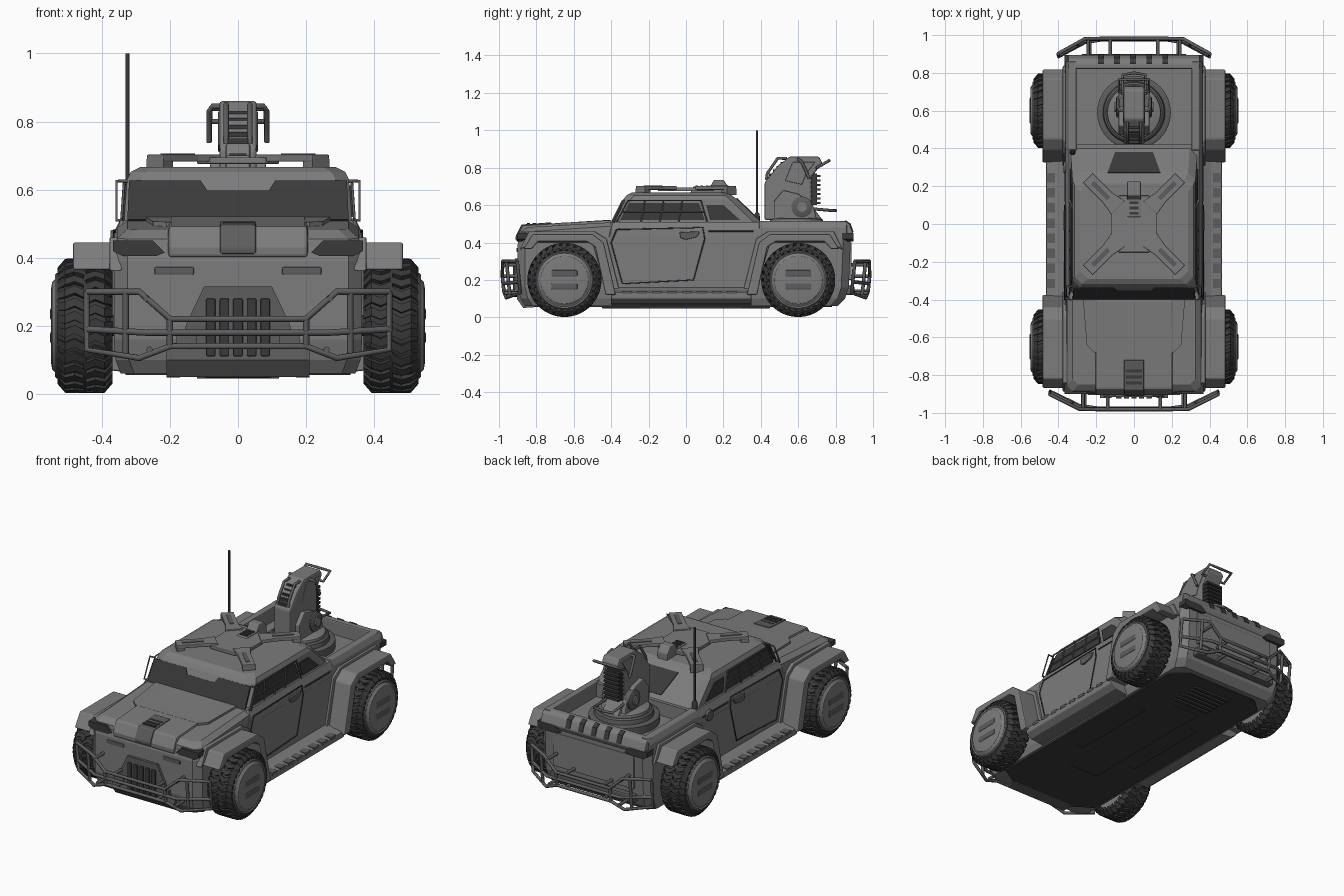
import bpy, bmesh
from math import sin, cos, pi, radians

if "Cube" in bpy.data.objects:
    bpy.data.objects.remove(bpy.data.objects["Cube"])

def material(name, v):
    m = bpy.data.materials.new(name)
    m.diffuse_color = (v, v, v, 1)
    m.use_nodes = True
    m.node_tree.nodes["Principled BSDF"].inputs["Base Color"].default_value = m.diffuse_color
    return m
BODY, TRIM, DARK = material("body_grey", .20), material("trim_grey", .11), material("dark_grey", .042)

def obj(name, verts, faces, mat=BODY, bevel=0, mirror=False, solid=0, smooth=False):
    me = bpy.data.meshes.new(name)
    me.from_pydata(verts, [], faces)
    bm = bmesh.new(); bm.from_mesh(me)
    bmesh.ops.recalc_face_normals(bm, faces=bm.faces)
    bm.to_mesh(me); bm.free()
    me.materials.append(mat)
    if smooth:
        me.polygons.foreach_set("use_smooth", [True] * len(me.polygons))
        me.set_sharp_from_angle(angle=radians(35))
    o = bpy.data.objects.new(name, me)
    bpy.context.collection.objects.link(o)
    if solid:
        s = o.modifiers.new("solid", 'SOLIDIFY'); s.thickness = solid; s.offset = 0
    if bevel:
        b = o.modifiers.new("bevel", 'BEVEL'); b.width = bevel; b.segments = 2; b.limit_method = 'ANGLE'
    if mirror:
        o.modifiers.new("mirror", 'MIRROR')
    return o

def loft(name, rings, mat=BODY, closed=False, **k):
    n, m = len(rings[0]), len(rings)
    verts = [p for r in rings for p in r]
    faces = [(i*n+j, i*n+(j+1) % n, (i+1) % m*n+(j+1) % n, (i+1) % m*n+j)
             for i in range(m if closed else m-1) for j in range(n)]
    if not closed:
        faces += [tuple(range(n)), tuple(range((m-1)*n, m*n))]
    return obj(name, verts, faces, mat, **k)

def prism(name, pts, axis, lo, hi, mat=BODY, **k):
    f = {'x': lambda p, t: (t, *p), 'y': lambda p, t: (p[0], t, p[1]), 'z': lambda p, t: (*p, t)}[axis]
    return loft(name, [[f(p, t) for p in pts] for t in (lo, hi)], mat, **k)

def box(name, x0, x1, y0, y1, z0, z1, mat=BODY, **k):
    return prism(name, [(x0, y0), (x1, y0), (x1, y1), (x0, y1)], 'z', z0, z1, mat, **k)

def panel(name, pts, mat=DARK, solid=.01, **k):
    return obj(name, pts, [tuple(range(len(pts)))], mat, solid=solid, **k)

def ring(hx, y0, y1, z0, z1=None, c=.04):
    z1 = z0 if z1 is None else z1
    pts = [(hx-c, y0), (hx, y0+c), (hx, y1-c), (hx-c, y1)]
    pts += [(-x, y) for x, y in reversed(pts)]
    return [(x, y, z0+(z1-z0)*(y-y0)/(y1-y0)) for x, y in pts]

def lathe(name, prof, axis, centre, mat=BODY, n=48, **k):
    f = {'x': lambda t, r, a: (t, r*cos(a), r*sin(a)), 'z': lambda t, r, a: (r*cos(a), r*sin(a), t)}[axis]
    o = loft(name, [[f(t, r, 2*pi*i/n) for i in range(n)] for t, r in prof], mat, smooth=True, **k)
    o.location = centre
    return o

def tubes(name, paths, r, mat=TRIM, mirror=False, res=2):
    cu = bpy.data.curves.new(name, 'CURVE')
    cu.dimensions = '3D'; cu.bevel_depth = r; cu.bevel_resolution = res; cu.use_fill_caps = True
    if mirror:
        paths = paths + [[(-x, y, z) for x, y, z in p] for p in paths]
    for p in paths:
        s = cu.splines.new('POLY'); s.points.add(len(p)-1)
        for q, c in zip(s.points, p):
            q.co = (*c, 1)
    cu.materials.append(mat)
    o = bpy.data.objects.new(name, cu)
    bpy.context.collection.objects.link(o)

# hull, hood, mid body and bed
loft("lower_hull", [ring(.345, -.86, .81, .06), ring(.36, -.885, .85, .10), ring(.365, -.90, .87, .16),
                    ring(.365, -.90, .88, .39), ring(.365, -.89, .88, .43)])
loft("hood", [ring(.362, -.89, -.36, .41, c=.03), ring(.355, -.885, -.36, .455, .49, c=.03),
              ring(.325, -.85, -.36, .482, .51, c=.03)])
loft("mid_body", [ring(.365, -.42, .42, .42, c=.01), ring(.362, -.41, .42, .47, c=.01), ring(.345, -.40, .42, .51, c=.01)])
prism("bed_side", [(.365, .42), (.362, .48), (.345, .515), (.305, .515), (.305, .42)], 'y', .39, .86, mirror=True, bevel=.006)
prism("tailgate", [(.88, .42), (.895, .45), (.875, .50), (.85, .515), (.82, .515), (.82, .42)], 'x', -.35, .35, bevel=.008)
for i in range(5):
    prism("tailgate_slot", [(.897, .455), (.880, .502), (.853, .519), (.84, .50)], 'x', -.19+.085*i, -.16+.085*i, DARK)
prism("hood_bulge", [(-.903, .40), (-.905, .43), (-.875, .492), (-.40, .522), (-.40, .42)], 'x', -.205, .205, bevel=.01)
panel("hood_rear_panel", [(-.21, -.68, .498), (.21, -.68, .498), (.25, -.64, .50), (.27, -.40, .512),
                          (-.27, -.40, .512), (-.25, -.64, .50)], BODY, .014)
prism("hood_strip", [(-.91, .41), (-.912, .43), (-.88, .496), (-.72, .508), (-.72, .46)], 'x', -.053, .053, TRIM, bevel=.006)
for i in range(4):
    box("hood_vent_rib", -.042, .042, -.85+.032*i, -.835+.032*i, .48, .505, DARK)

# front face: grille, headlights, marker slots
panel("grille_plate", [(-.17, -.905, .14), (.17, -.905, .14), (.15, -.905, .21), (.10, -.905, .315),
                       (-.10, -.905, .315), (-.15, -.905, .21)], TRIM, .02)
for i in range(5):
    box("grille_bar", -.094+.04*i, -.066+.04*i, -.925, -.90, .11, .28, DARK, bevel=.004)
for s, y in ((1, -.895), (-1, .889)):
    prism("corner_light", [(.215, .415), (.25, .45), (.367, .45), (.367, .42), (.34, .405), (.24, .405)],
          'y', y-.006*s, y+.055*s, DARK, mirror=True)
box("front_marker", .13, .245, -.906, -.89, .35, .372, TRIM, mirror=True, bevel=.004)
box("fog_lamp", .12, .18, -.92, -.89, .14, .18, TRIM, mirror=True)
prism("chin_plate", [(-.87, .05), (-.905, .10), (-.90, .14), (-.80, .055)], 'x', -.21, .21, TRIM)

# cabin with windows and guard frames
loft("cabin", [ring(.335, -.40, .41, .50), ring(.326, -.335, .275, .63), ring(.315, -.318, .245, .652),
               ring(.285, -.29, .215, .667)])
ws = [(-.325, .51), (.325, .51), (.32, .625), (.11, .625), (.09, .595), (-.09, .595), (-.11, .625), (-.32, .625)]
panel("windscreen", [(x, -.40+(z-.5)*.5, z) for x, z in ws])
rw = [(-.10, .53), (.10, .53), (.14, .635), (-.14, .635)]
panel("rear_window", [(x, .41-(z-.5)*1.04, z) for x, z in rw])
side = lambda y, z, d=0: (.335-(z-.5)*.07+d, y, z)
panel("side_window", [side(*p) for p in [(-.35, .52), (-.30, .612), (.07, .612), (.10, .52)]], mirror=True)
panel("quarter_window", [side(*p) for p in [(.13, .52), (.11, .60), (.20, .60), (.29, .52)]], mirror=True)
frame = [[(-.375, .505), (-.31, .625), (.08, .625), (.115, .505)], [(-.34, .565), (.095, .565)]]
frame += [[(y-.02, .51), (y, .622)] for y in (-.22, -.12, -.02)]
tubes("window_guard", [[side(y, z, .008) for y, z in p] for p in frame], .004, mirror=True)
tubes("pillar_guard", [[(.34, -.385, .51), (.357, -.385, .51), (.357, -.33, .625), (.325, -.33, .625)]], .005, mirror=True)
tubes("antenna", [[(-.325, .38, .50), (-.325, .38, 1)]], .006, DARK)
lathe("antenna_base", [(.5, .016), (.55, .014), (.56, .008)], 'z', (-.325, .38, 0), DARK, 12)

# raised roof cross plate with four arms on feet
prism("roof_plate", [(-.08, -.15), (.08, -.15), (.12, -.10), (.12, .10), (.08, .15), (-.08, .15), (-.12, .10), (-.12, -.10)],
      'z', .675, .695, bevel=.004)
for sx in (1, -1):
    for sy in (1, -1):
        at = lambda t, u: (sx*.707*(t+u), sy*.707*(t-u))
        prism("roof_arm", [at(.12, -.05), at(.20, -.036), at(.345, -.036), at(.345, .036), at(.20, .036), at(.12, .05)],
              'z', .682, .703, bevel=.004)
        prism("roof_foot", [at(.30, -.03), at(.345, -.036), at(.345, .036), at(.30, .03)], 'z', .655, .69)
        prism("roof_arm_slot", [at(.19, -.012), at(.31, -.012), at(.31, .012), at(.19, .012)], 'z', .70, .706, TRIM)
prism("roof_fin", [(.02, .66), (.04, .70), (.13, .70), (.15, .735), (.20, .735), (.225, .70), (.225, .65)], 'x', -.036, .036, bevel=.006)
for i in range(3):
    box("roof_fin_rib", -.025, .025, .05+.028*i, .064+.028*i, .69, .706, DARK)

# fenders and wheels, repeated front and rear
arch = [(-.87, .365), (-.82, .445), (-.50, .445), (-.44, .40), (-.375, .12), (-.43, .12), (-.485, .375),
        (-.53, .405), (-.79, .405), (-.825, .365)]
flare = [(-.89, .36), (-.84, .46), (-.49, .46), (-.425, .42), (-.35, .12), (-.42, .12), (-.50, .40), (-.82, .40)]
tread_v, tread_f = [], []
for i in range(30):
    for s in (1, -1):
        b = len(tread_v)
        for u, r, da in ((-.004, .198, 0), (.03, .198, .09), (.058, .197, .03), (.081, .170, .06)):
            for a, rr in ((0, r), (.13, r), (.13, r-.02), (0, r-.02)):
                t = 2*pi*(i+.5*(s < 0))/30+da+a
                tread_v.append((.45+s*u, rr*cos(t), rr*sin(t)))
        tread_f += [(b, b+1, b+2, b+3), (b+12, b+13, b+14, b+15)]
        tread_f += [(b+4*k+j, b+4*k+(j+1) % 4, b+4*k+4+(j+1) % 4, b+4*k+4+j) for k in range(3) for j in range(4)]
for tag, f, yc in (("front", lambda y: y, -.65), ("rear", lambda y: -.05-y, .60)):
    prism(tag+"_fender", [(f(y), z) for y, z in arch], 'x', .34, .485, mirror=True, bevel=.007)
    prism(tag+"_fender_flare", [(f(y), z) for y, z in flare], 'x', .34, .378, mirror=True, bevel=.005)
    for s in (0, pi):
        parts = [lathe(tag+"_tyre", [(.375, .165), (.39, .185), (.51, .185), (.527, .172), (.53, .163), (.50, .160), (.39, .160)],
                       'x', (0, 0, 0), DARK, closed=True),
                 lathe(tag+"_rim", [(.40, .153), (.533, .155), (.538, .150), (.534, .143), (.536, .138), (.546, .128), (.549, .11)], 'x', (0, 0, 0)),
                 obj(tag+"_tread", tread_v, tread_f, DARK)]
        for z in (-.035, .035):
            parts.append(box(tag+"_hub_slot", .54, .552, -.07, .07, z-.018, z+.018, TRIM, bevel=.006))
        for p in parts:
            p.location = (0, yc, .2)
            p.rotation_euler.z = s
tubes("axle", [[(-.45, y, .2), (.45, y, .2)] for y in (-.65, .60)], .03, DARK)

# running boards and doors
prism("running_board", [(.34, .17), (.40, .145), (.465, .135), (.465, .10), (.43, .075), (.34, .065)], 'y', -.40, .35, mirror=True, bevel=.005)
for i in range(8):
    box("board_tread", .395, .467, -.34+.08*i, -.29+.08*i, .125, .142, TRIM, mirror=True)
door = [(-.37, .47), (.09, .48), (.10, .42), (.04, .20), (-.34, .18), (-.40, .40), (-.37, .47)]
tubes("door_seam", [[(.366 if z < .45 else .363, y, z) for y, z in door],
                    [(.364, .12, .46), (.364, .36, .46)]], .004, DARK, True, 1)
prism("door_handle", [(-.035, .455), (.075, .46), (.06, .43), (0, .415), (-.03, .425)], 'x', .355, .374, TRIM, mirror=True, bevel=.004)
lathe("fuel_cap", [(-.36, .034), (-.374, .03)], 'x', (0, .30, .45), TRIM, 24)

# tube bumpers at both ends
def bumper(tag, s, k):
    def P(x, z, inset=0):
        y = .96+.1*z-max(0, abs(x)-.27)*.50-inset
        return (x*k, s*y, z)
    up = [(.445, .30), (.29, .30), (.20, .22), (0, .22)]
    low = [(.445, .30), (.445, .13), (.29, .105), (.20, .14), (0, .14)]
    paths = [[P(*p) for p in q] for q in (up, low)]
    paths += [[P(.445, .19), P(.27, .18), P(0, .18)], [P(.33, .30), P(.33, .12)], [P(.20, .22), P(.20, .14)]]
    paths += [[P(x, z), P(x, z, .12)] for x, z in ((.14, .22), (.27, .28), (.26, .13), (.14, .14))]
    tubes(tag+"_bumper", paths, .0095, TRIM, True)
bumper("front", -1, 1)
bumper("rear", 1, .9)
box("rear_step", -.28, .28, .84, .90, .12, .17, TRIM, bevel=.008)
box("tailgate_panel", -.27, .27, .87, .886, .20, .40, bevel=.005)

# underside
prism("belly_pan", [(-.20, -.82), (.20, -.82), (.33, -.74), (.33, .70), (.24, .78), (-.24, .78), (-.33, .70), (-.33, -.74)], 'z', .055, .07, DARK)
box("belly_ridge", -.10, .10, -.45, .45, .047, .06, DARK, bevel=.006)
box("belly_rail", .17, .21, -.25, .30, .048, .06, DARK, mirror=True)
for i in range(6):
    box("belly_rib", -.12, .12, .50+.035*i, .518+.035*i, .045, .06, DARK)

# turret on the bed
lathe("turret_ring", [(.43, .195), (.475, .195), (.48, .185), (.48, .165), (.505, .16), (.512, .15)], 'z', (0, .59, 0), TRIM)
lathe("turret_table", [(.50, .145), (.525, .14), (.53, .13)], 'z', (0, .59, 0))
prism("turret_body", [(.42, .52), (.42, .72), (.49, .81), (.555, .86), (.71, .86), (.73, .825), (.67, .75), (.67, .60), (.73, .52)],
      'x', -.055, .055, bevel=.009)
prism("turret_cheek", [(.47, .52), (.47, .62), (.52, .68), (.60, .66), (.68, .60), (.70, .52)], 'x', .05, .082, mirror=True, bevel=.006)
lathe("pivot", [(-.096, .045), (-.09, .056), (.09, .056), (.096, .045)], 'x', (0, .62, .59), TRIM, 24)
lathe("pivot_cap", [(-.104, .026), (.104, .026)], 'x', (0, .62, .59), BODY, 16)
prism("turret_stripe", [(.53, .73), (.57, .83), (.69, .83), (.64, .76), (.62, .71)], 'x', -.059, .059, BODY, bevel=.004)
box("vent_core", -.045, .045, .66, .70, .60, .77, DARK)
for i in range(7):
    box("vent_fin", -.05, .05, .66, .718, .605+.024*i, .617+.024*i, DARK)
for i in range(5):
    box("top_rib", -.03, .03, .425+.02*i, .45+.02*i, .735+.02*i, .75+.02*i, DARK)
tubes("turret_handle", [[(.05, .70, .80), (.08, .70, .80), (.08, .765, .838), (0, .765, .838)],
                        [(.05, .60, .845), (.075, .60, .845), (.085, .62, .83), (.085, .66, .74)],
                        [(.06, .68, .58), (.06, .79, .57), (0, .80, .57)],
                        [(.035, .43, .735), (.035, .435, .77), (.035, .49, .85), (.035, .54, .85)]], .008, TRIM, True)
